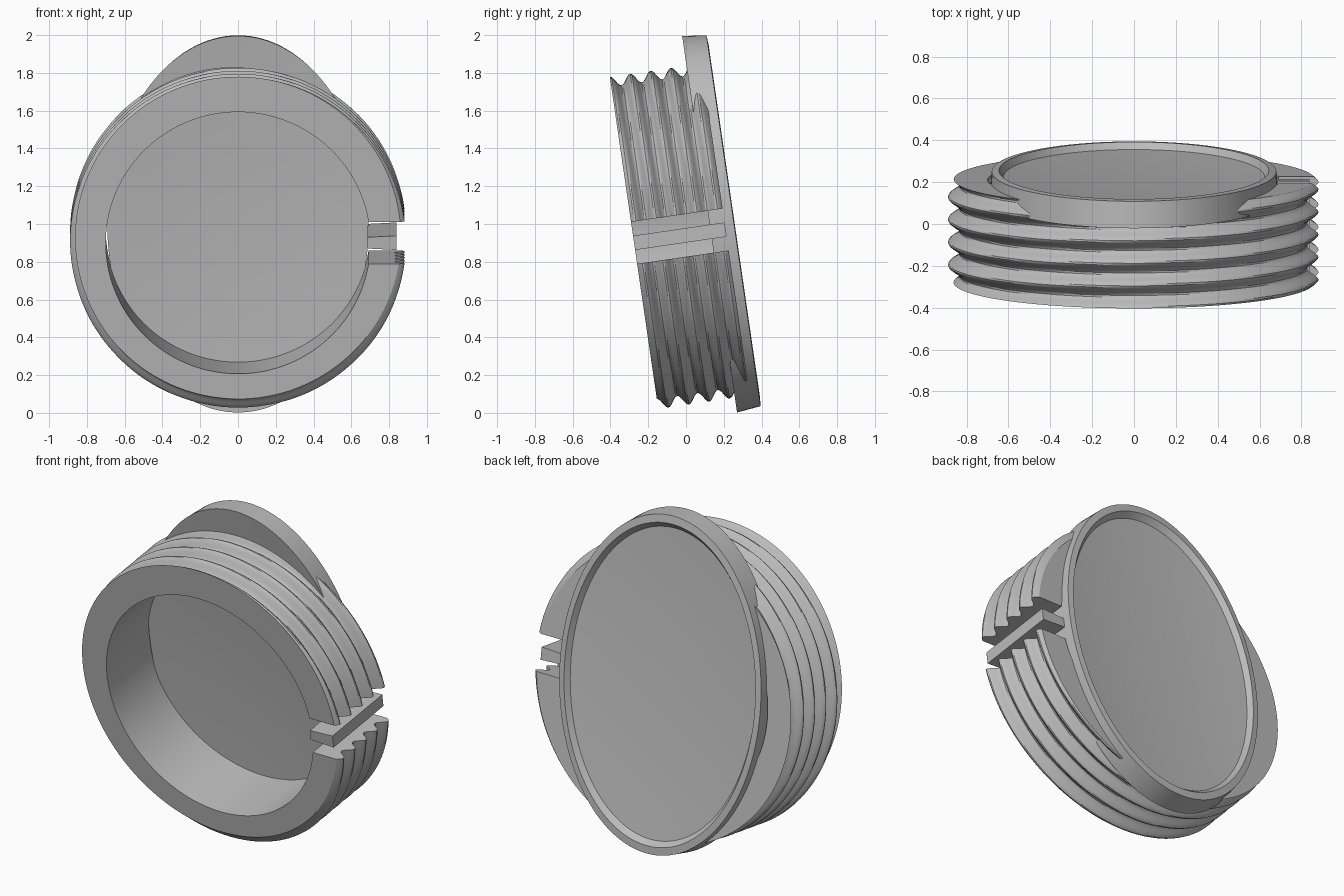
import bpy, bmesh
from math import sin, cos, pi, asin, radians

old = bpy.data.objects.get("Cube")
if old:
    bpy.data.objects.remove(old, do_unlink=True)

grey = bpy.data.materials.new("plain_grey")
grey.use_nodes = True
colour = (0.5, 0.5, 0.5, 1)
grey.diffuse_color = colour
grey.node_tree.nodes["Principled BSDF"].inputs["Base Color"].default_value = colour

TILT = radians(8.3)        # the whole part leans back
DEPTH = 0.49               # ring length along its axis (local y)
PITCH = 0.109
BORE = 0.7
SLOT = 0.112               # half height of the slot on the left side


def finish(name, bm):
    bmesh.ops.recalc_face_normals(bm, faces=bm.faces)
    me = bpy.data.meshes.new(name)
    bm.to_mesh(me)
    bm.free()
    ob = bpy.data.objects.new(name, me)
    bpy.context.collection.objects.link(ob)
    me.materials.append(grey)
    ob.location = (0, -0.275, 0.9)
    ob.rotation_euler.x = TILT
    bpy.ops.object.select_all(action='DESELECT')
    ob.select_set(True)
    bpy.context.view_layer.objects.active = ob
    bpy.ops.object.shade_smooth_by_angle(angle=radians(30))
    return ob


def bridge(bm, a, b):
    n = len(a)
    for i in range(n):
        j = (i + 1) % n
        bm.faces.new((a[i], a[j], b[j], b[i]))


# Threaded ring: a helical cross-section swept round, leaving the slot open
def threaded_ring(steps=160, rows=54):
    bm = bmesh.new()
    sections = []

    def vert(r_of, y, t):
        angle = t * 2 * pi
        for _ in range(2):
            r = r_of(angle)
            start = asin(SLOT / r)
            angle = start + t * (2 * pi - 2 * start)
        return bm.verts.new((r * cos(angle), y, r * sin(angle)))

    for s in range(steps + 1):
        t = s / steps
        loop = []
        for k in range(rows + 1):
            y = DEPTH * k / rows

            def thread(angle, y=y):
                turn = (pi / 2 - angle) / (2 * pi)
                return 0.862 + 0.027 * cos(2 * pi * (y / PITCH - turn))
            loop.append(vert(thread, y, t))
        loop += [vert(lambda a: BORE, y, t) for y in (DEPTH, 0)]
        sections.append(loop)
    for a, b in zip(sections, sections[1:]):
        bridge(bm, a, b)
    bm.faces.new(sections[0])
    bm.faces.new(sections[-1])
    return finish("threaded_ring", bm)


# Oval plate: stacked ellipses from the dished front to the recessed back
def oval_plate(segments=128):
    # axial position, half width, half height
    profile = [(0.443, 0.17, 0.25), (0.436, 0.35, 0.5), (0.424, 0.52, 0.76),
               (0.41, 0.692, 1.007), (0.538, 0.68, 0.992),
               (0.542, 0.645, 0.945), (0.51, 0.625, 0.915),
               (0.495, 0.46, 0.67), (0.485, 0.23, 0.33)]
    bm = bmesh.new()
    loops = []
    for y, w, h in profile:
        loops.append([bm.verts.new((w * cos(2 * pi * i / segments), y,
                                    0.04 + h * sin(2 * pi * i / segments)))
                      for i in range(segments)])
    for a, b in zip(loops, loops[1:]):
        bridge(bm, a, b)
    for loop, y in ((loops[0], 0.445), (loops[-1], 0.482)):
        centre = bm.verts.new((0, y, 0.04))
        for i in range(segments):
            bm.faces.new((loop[i], loop[(i + 1) % segments], centre))
    return finish("oval_plate", bm)


# Tapered locking bar standing in the slot
def locking_bar():
    bm = bmesh.new()
    ends = [[bm.verts.new((x, y, z)) for x, z in
             ((0.685, -0.03), (0.84, -0.038), (0.84, 0.038), (0.685, 0.03))]
            for y in (0, DEPTH)]
    bridge(bm, *ends)
    for end in ends:
        bm.faces.new(end)
    return finish("locking_bar", bm)


threaded_ring()
oval_plate()
locking_bar()
